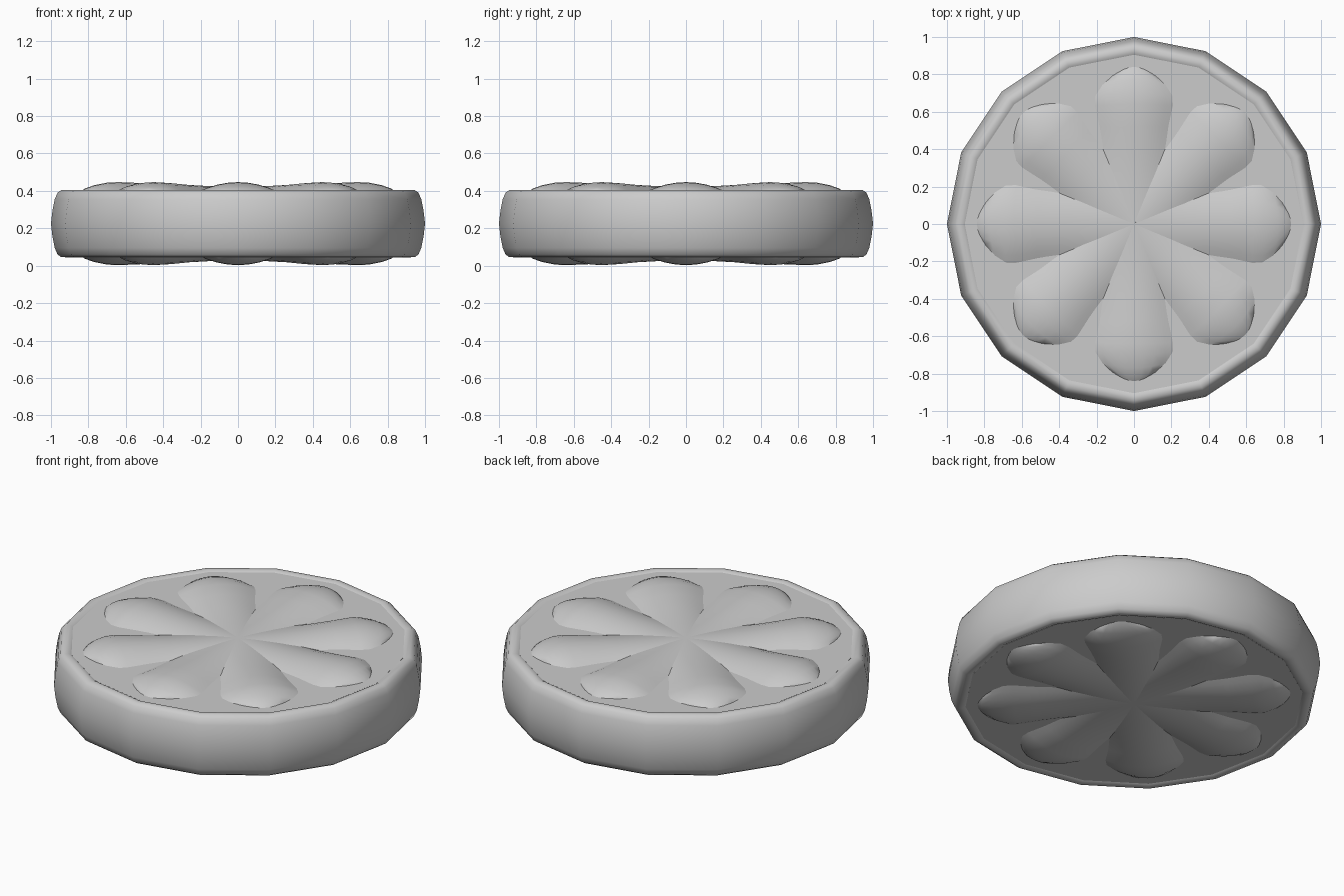
import bpy, bmesh, math
from mathutils import Matrix, Vector

cube = bpy.data.objects.get("Cube")
if cube:
    bpy.data.objects.remove(cube, do_unlink=True)

MID = 0.225  # mid height: the model is the same above and below it

grey = bpy.data.materials.new("light grey")
grey.use_nodes = True
color = (0.6, 0.6, 0.6, 1)
grey.diffuse_color = color
grey.node_tree.nodes["Principled BSDF"].inputs["Base Color"].default_value = color


def finish(name, bm, angle):
    bmesh.ops.recalc_face_normals(bm, faces=bm.faces)
    mesh = bpy.data.meshes.new(name)
    bm.to_mesh(mesh)
    bm.free()
    mesh.materials.append(grey)
    obj = bpy.data.objects.new(name, mesh)
    bpy.context.collection.objects.link(obj)
    bpy.ops.object.select_all(action='DESELECT')
    obj.select_set(True)
    bpy.context.view_layer.objects.active = obj
    bpy.ops.object.shade_smooth_by_angle(angle=math.radians(angle))
    return obj


def bridge(bm, loops, closed=False):
    """Join neighbouring loops of vertices with quads."""
    pairs = list(zip(loops, loops[1:] + loops[:1])) if closed else list(zip(loops, loops[1:]))
    for a, b in pairs:
        for i in range(len(a)):
            j = (i + 1) % len(a)
            bm.faces.new((a[i], a[j], b[j], b[i]))


# Rind: rounded band with sixteen sides
upper = [(0.89, 0.165), (0.905, 0.172), (0.92, 0.18), (0.945, 0.179),
         (0.965, 0.165), (0.98, 0.13), (0.992, 0.07)]
profile = upper + [(1.0, 0)] + [(r, -h) for r, h in reversed(upper)]
bm = bmesh.new()
rings = []
for k in range(16):
    a = math.tau * k / 16
    rings.append([bm.verts.new((r * math.cos(a), r * math.sin(a), MID + h)) for r, h in profile])
bridge(bm, rings, closed=True)
finish("rind", bm, 60)

# Pith: flat disc filling the rind
bm = bmesh.new()
bmesh.ops.create_cone(bm, cap_ends=True, segments=16, radius1=0.905, radius2=0.905, depth=0.345,
                      matrix=Matrix.Translation((0, 0, MID)))
finish("pith", bm, 30)

# Pulp segments: eight plump petals, bulging above and below the pith
BASE = 0.165
stations = [(0, 0.17, 0.2), (0.2, 0.175, 0.2), (0.38, 0.18, 0.207), (0.52, 0.2, 0.217),
            (0.64, 0.225, 0.222), (0.7, 0.225, 0.219), (0.77, 0.19, 0.205),
            (0.82, 0.145, 0.187), (0.85, 0.1, 0.165)]
STEPS = 8
bm = bmesh.new()
for k in range(8):
    turn = Matrix.Rotation(math.tau * k / 8, 3, 'Z')
    loops = []
    for r, width, ridge in stations:
        loop = []
        for side in (1, -1):
            for i in range(STEPS + 1):
                v = side * (2 * i / STEPS - 1)
                h = BASE + (ridge - BASE) * (1 - v * v)
                bow = r - 0.05 * v * v * max(0, r - 0.6) / 0.25
                loop.append(bm.verts.new(turn @ Vector((bow, v * width, MID + side * h))))
        loops.append(loop)
    bridge(bm, loops)
    bm.faces.new(loops[0])
    bm.faces.new(loops[-1])
finish("pulp_segments", bm, 45)
